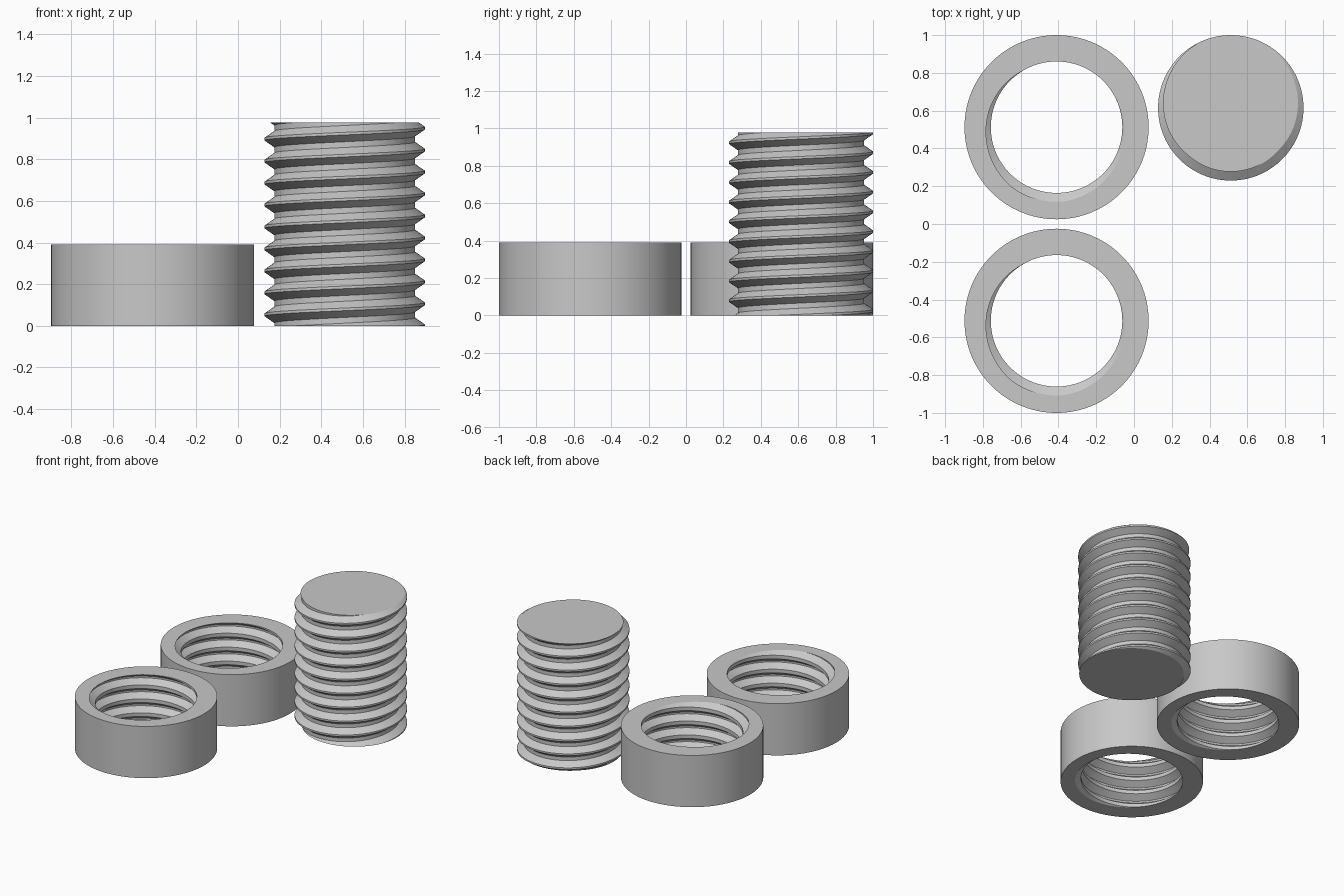
import bpy, bmesh, math

if "Cube" in bpy.data.objects:
    bpy.data.objects.remove(bpy.data.objects["Cube"])

N = 120               # columns around each part
PITCH = 0.1055
# thread profile over one turn: (fraction of pitch, 1 = crest / 0 = root)
PROFILE = [(-0.06, 1.0), (0.06, 1.0), (0.37, 0.0), (0.63, 0.0)]

steel = bpy.data.materials.new("plain_grey")
steel.diffuse_color = (0.58, 0.58, 0.58, 1.0)
steel.use_nodes = True
steel.node_tree.nodes["Principled BSDF"].inputs["Base Color"].default_value = steel.diffuse_color


def thread_radius(angle, z, root, crest):
    """Radius of the right-handed thread at an angle and height."""
    t = (z / PITCH - angle / math.tau + 0.06) % 1.0 - 0.06
    pts = PROFILE + [(0.94, 1.0)]
    for (a, u), (b, v) in zip(pts, pts[1:]):
        if t <= b:
            f = u + (v - u) * max(0.0, t - a) / (b - a)
            return root + (crest - root) * f
    return crest


def threaded_part(name, location, height, root, crest, outer=None):
    """Solid threaded rod, or a ring with an inside thread if outer is given."""
    bm = bmesh.new()
    turns = math.ceil(height / PITCH) + 2
    angles = [math.tau * i / N for i in range(N)]

    def vert(angle, z, r):
        return bm.verts.new((r * math.cos(angle), r * math.sin(angle), z))

    # helical columns, trimmed flat at the bottom and the top
    columns = []
    for a in angles:
        col = []
        for k in range(-2, turns):
            for t, _ in PROFILE:
                z = (k + t + a / math.tau) * PITCH
                z = min(max(z, 0.0), height)
                col.append(vert(a, z, thread_radius(a, z, root, crest)))
        columns.append(col)
    for i in range(N):
        shift = len(PROFILE) if i == N - 1 else 0
        c, d = columns[i], columns[(i + 1) % N]
        for k in range(len(c) - 1 - shift):
            quad = [c[k], d[k + shift], d[k + 1 + shift], c[k + 1]]
            zs = [v.co.z for v in quad]
            if max(zs) - min(zs) > 1e-6:
                bm.faces.new(quad)

    # end faces
    ends = [[vert(a, z, thread_radius(a, z, root, crest)) for a in angles]
            for z in (0.0, height)]
    if outer is None:
        bm.faces.new(ends[0][::-1])
        bm.faces.new(ends[1])
    else:
        rims = [[vert(a, z, outer) for a in angles] for z in (0.0, height)]
        for i in range(N):
            j = (i + 1) % N
            for p, q in ((rims[0], rims[1]), (ends[0], rims[0]), (rims[1], ends[1])):
                bm.faces.new((p[i], p[j], q[j], q[i]))

    bmesh.ops.remove_doubles(bm, verts=bm.verts, dist=1e-5)
    bmesh.ops.recalc_face_normals(bm, faces=bm.faces)
    mesh = bpy.data.meshes.new(name)
    bm.to_mesh(mesh)
    bm.free()
    mesh.materials.append(steel)
    obj = bpy.data.objects.new(name, mesh)
    obj.location = location
    bpy.context.collection.objects.link(obj)
    bpy.ops.object.select_all(action='DESELECT')
    obj.select_set(True)
    bpy.context.view_layer.objects.active = obj
    bpy.ops.object.shade_smooth_by_angle(angle=math.radians(30))
    return obj


# threaded rod
threaded_part("threaded_rod", (0.5125, 0.615, 0), 0.977, 0.338, 0.385)

# two round nuts
for side, y in (("front", -0.5125), ("back", 0.5125)):
    threaded_part(side + "_round_nut", (-0.41, y, 0), 0.391, 0.348, 0.395, outer=0.4875)
